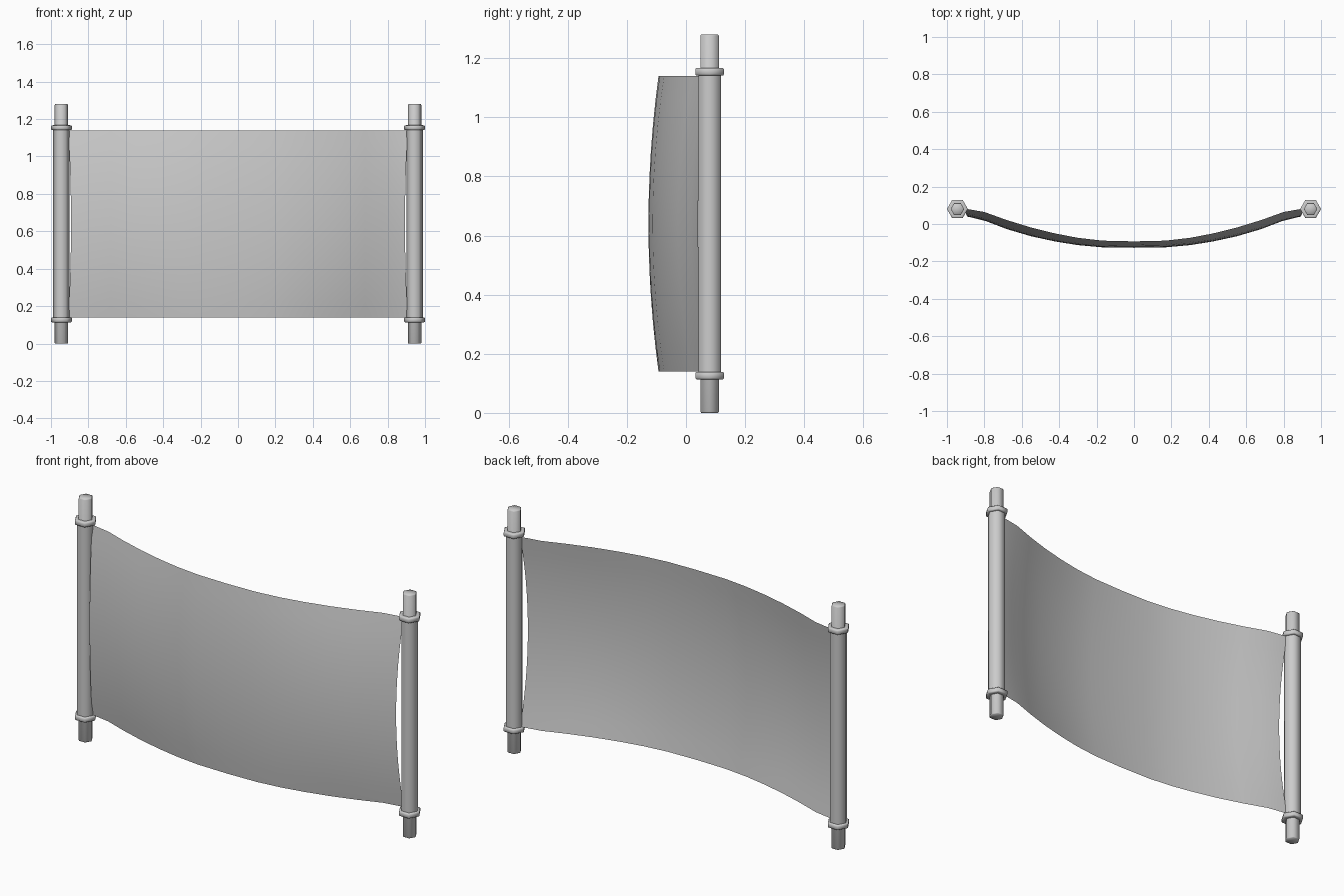
import bpy, bmesh, math

cube = bpy.data.objects.get("Cube")
if cube:
    bpy.data.objects.remove(cube, do_unlink=True)

grey = bpy.data.materials.new("plain_grey")
grey.use_nodes = True
colour = (0.6, 0.6, 0.6, 1)
grey.diffuse_color = colour
grey.node_tree.nodes["Principled BSDF"].inputs["Base Color"].default_value = colour


def finish(name, bm, angle):
    bmesh.ops.recalc_face_normals(bm, faces=bm.faces[:])
    mesh = bpy.data.meshes.new(name)
    bm.to_mesh(mesh)
    bm.free()
    mesh.materials.append(grey)
    obj = bpy.data.objects.new(name, mesh)
    bpy.context.collection.objects.link(obj)
    bpy.ops.object.select_all(action='DESELECT')
    obj.select_set(True)
    bpy.context.view_layer.objects.active = obj
    bpy.ops.object.shade_smooth_by_angle(angle=math.radians(angle))
    return obj


def hex_rod(name, x, y, profile):
    """Six-sided rod turned from (radius, height) pairs."""
    bm = bmesh.new()
    rings = [[bm.verts.new((x + r * math.cos(i * math.pi / 3),
                            y + r * math.sin(i * math.pi / 3), z))
              for i in range(6)] for r, z in profile]
    for a, b in zip(rings, rings[1:]):
        for i in range(6):
            j = (i + 1) % 6
            bm.faces.new((a[i], a[j], b[j], b[i]))
    bm.faces.new(rings[0])
    bm.faces.new(rings[-1])
    return finish(name, bm, 62)


# Poles with narrower ends and rounded collars
X, Y, HEIGHT = 0.944, 0.08, 1.28
for side, s in (("left", 1), ("right", -1)):
    hex_rod(side + "_pole_core", s * X, Y,
            [(0.033, 0), (0.036, 0.004), (0.036, HEIGHT - 0.004), (0.033, HEIGHT)])
    hex_rod(side + "_pole_sleeve", s * X, Y, [(0.044, 0.13), (0.044, HEIGHT - 0.13)])
    for level, z in (("lower", 0.126), ("upper", HEIGHT - 0.126)):
        hex_rod(f"{side}_{level}_collar", s * X, Y,
                [(0.045, z - 0.013), (0.053, z - 0.012), (0.056, z - 0.008),
                 (0.056, z + 0.008), (0.053, z + 0.012), (0.045, z + 0.013)])

# Hanging sheet, sagging forward, bulging and drawn inward at mid height
half = [(0, -0.093), (0.17, -0.089), (0.3, -0.074), (0.42, -0.051), (0.55, -0.019),
        (0.68, 0.021), (0.8, 0.064), (0.908, 0.083)]
path = [(-x, y) for x, y in half[:0:-1]] + half
ROWS = 12
bm = bmesh.new()
grid = []
for r in range(ROWS + 1):
    t = 2 * r / ROWS - 1
    bulge = 1 - t * t
    grid.append([bm.verts.new((x * (1 - 0.03 * bulge * abs(x) ** 6),
                               y - bulge * (0.034 + 0.06 * x * x * (1 - x * x)),
                               0.64 + 0.5 * t)) for x, y in path])
for a, b in zip(grid, grid[1:]):
    for i in range(len(path) - 1):
        bm.faces.new((a[i], a[i + 1], b[i + 1], b[i]))
# Front side faces -y
sheet = finish("hanging_sheet", bm, 60)
if sheet.data.polygons[0].normal.y > 0:
    sheet.data.flip_normals()
